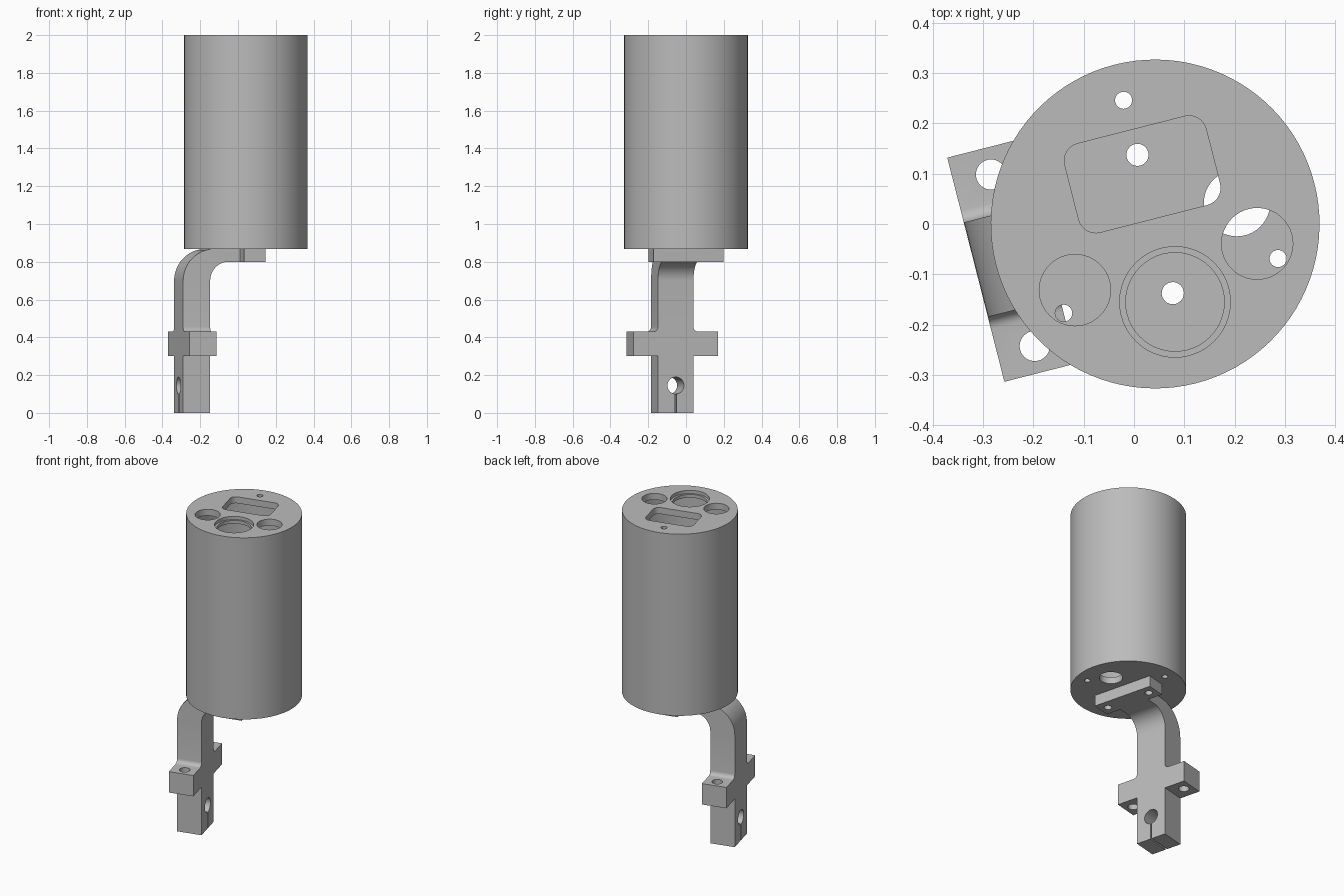
import bpy, bmesh, math
from mathutils import Vector, Matrix

default = bpy.data.objects.get("Cube")
if default:
    bpy.data.objects.remove(default, do_unlink=True)

grey = bpy.data.materials.new("plain grey")
grey.use_nodes = True
colour = (0.5, 0.5, 0.5, 1)
grey.diffuse_color = colour
grey.node_tree.nodes["Principled BSDF"].inputs["Base Color"].default_value = colour


def prism(name, points, direction):
    """Extrude a closed outline of 3D points along a direction."""
    bm = bmesh.new()
    face = bm.faces.new([bm.verts.new(p) for p in points])
    ext = bmesh.ops.extrude_face_region(bm, geom=[face])
    verts = [v for v in ext["geom"] if isinstance(v, bmesh.types.BMVert)]
    bmesh.ops.translate(bm, vec=Vector(direction), verts=verts)
    bmesh.ops.recalc_face_normals(bm, faces=bm.faces)
    mesh = bpy.data.meshes.new(name)
    bm.to_mesh(mesh)
    bm.free()
    mesh.materials.append(grey)
    obj = bpy.data.objects.new(name, mesh)
    bpy.context.collection.objects.link(obj)
    return obj


def arc(cx, cy, r, start, end, n=12):
    angles = [math.radians(start + (end - start) * i / n) for i in range(n + 1)]
    return [(cx + r * math.cos(a), cy + r * math.sin(a)) for a in angles]


def rod(name, x, y, r, z0, z1, n=48):
    """Vertical cylinder."""
    ring = arc(x, y, r, 0, 360, n)[:-1]
    return prism(name, [(px, py, z0) for px, py in ring], (0, 0, z1 - z0))


def box(name, x, y, z0, z1, hx, hy):
    corners = [(x - hx, y - hy), (x + hx, y - hy), (x + hx, y + hy), (x - hx, y + hy)]
    return prism(name, [(px, py, z0) for px, py in corners], (0, 0, z1 - z0))


def combine(obj, other, operation):
    mod = obj.modifiers.new("combine", "BOOLEAN")
    mod.object, mod.operation, mod.solver = other, operation, "EXACT"
    graph = bpy.context.evaluated_depsgraph_get()
    mesh = bpy.data.meshes.new_from_object(obj.evaluated_get(graph))
    obj.modifiers.clear()
    obj.data = mesh
    bpy.data.objects.remove(other, do_unlink=True)


def cut(obj, cutter):
    combine(obj, cutter, "DIFFERENCE")


# Hollow cylindrical housing with closed ends
BASE, TOP, WALL = 0.868, 2.0, 0.04
housing = rod("housing", 0, 0, 0.327, BASE, TOP, 96)
cut(housing, rod("cavity", 0, 0, 0.305, BASE + WALL, TOP - WALL, 96))

# Openings in the top: stepped large port, two side ports, rounded window
cut(housing, rod("port_step", 0, -0.16, 0.11, TOP - 0.02, TOP + 0.1))
cut(housing, rod("port", 0, -0.16, 0.098, TOP - 0.1, TOP + 0.1))
for side in (-1, 1):
    cut(housing, rod("side_port", side * 0.187, -0.088, 0.071, TOP - 0.1, TOP + 0.1))
window = []
for sx, sy, start in ((1, 1, 0), (-1, 1, 90), (-1, -1, 180), (1, -1, 270)):
    window += arc(sx * 0.11, 0.102 + sy * 0.056, 0.035, start, start + 90, 8)
cut(housing, prism("window", [(x, y, TOP - 0.1) for x, y in window], (0, 0, 0.2)))

# Cable hole in the base, screw holes through both ends
cut(housing, rod("cable_hole", 0.168, 0, 0.066, BASE - 0.1, BASE + 0.1))
for angle in (90, 210, 330):
    a = math.radians(angle)
    cut(housing, rod("screw_hole", 0.254 * math.cos(a), 0.254 * math.sin(a),
                     0.017, BASE - 0.1, TOP + 0.1, 24))

# Bracket: bent side profile intersected with a cross-shaped front outline
BACK, FRONT, HALF, SPAN = -0.368, -0.22, 0.097, 0.23
side = [(BACK, 0), (FRONT, 0)]
side += arc(FRONT + 0.1, 0.70, 0.1, 180, 90)
side += [(0, 0.80), (0, BASE)]
side += arc(BACK + 0.17, BASE - 0.17, 0.17, 90, 180)
bracket = prism("bracket", [(x, -0.3, z) for x, z in side], (0, 0.6, 0))

right_half = [(HALF, -0.1), (HALF, 0.30), (SPAN, 0.30), (SPAN, 0.43)]
right_half += arc(HALF + 0.025, 0.455, 0.025, 270, 180, 6) + [(HALF, 1)]
outline = right_half + [(-y, z) for y, z in reversed(right_half)]
combine(bracket, prism("outline", [(-0.6, y, z) for y, z in outline], (0.9, 0, 0)), "INTERSECT")

# Mounting plate under the housing
combine(bracket, box("plate", 0, 0, 0.80, BASE, 0.058, 0.191), "UNION")

# Mounting holes through plate and base, and holes in the bracket wings
for s in (-1, 1):
    cut(housing, rod("mount_hole", 0, s * 0.142, 0.022, BASE - 0.1, BASE + 0.1, 32))
    cut(bracket, rod("mount_hole", 0, s * 0.142, 0.022, 0.7, 1, 32))
    cut(bracket, rod("wing_hole", -0.292, s * 0.176, 0.03, 0.2, 0.6, 32))

# Clamp hole with a slit running down to the foot
clamp = arc(0, 0.145, 0.045, 0, 360, 40)[:-1]
cut(bracket, prism("clamp_hole", [(-0.6, y, z) for y, z in clamp], (0.6, 0, 0)))
cut(bracket, box("slit", -0.3, 0, -0.1, 0.145, 0.2, 0.005))

# Turn and place the assembly
for obj in (housing, bracket):
    obj.data.transform(Matrix.Translation((0.042, 0, 0)) @ Matrix.Rotation(math.radians(14.3), 4, "Z"))
    bpy.ops.object.select_all(action="DESELECT")
    obj.select_set(True)
    bpy.context.view_layer.objects.active = obj
    bpy.ops.object.shade_smooth_by_angle(angle=math.radians(30))
